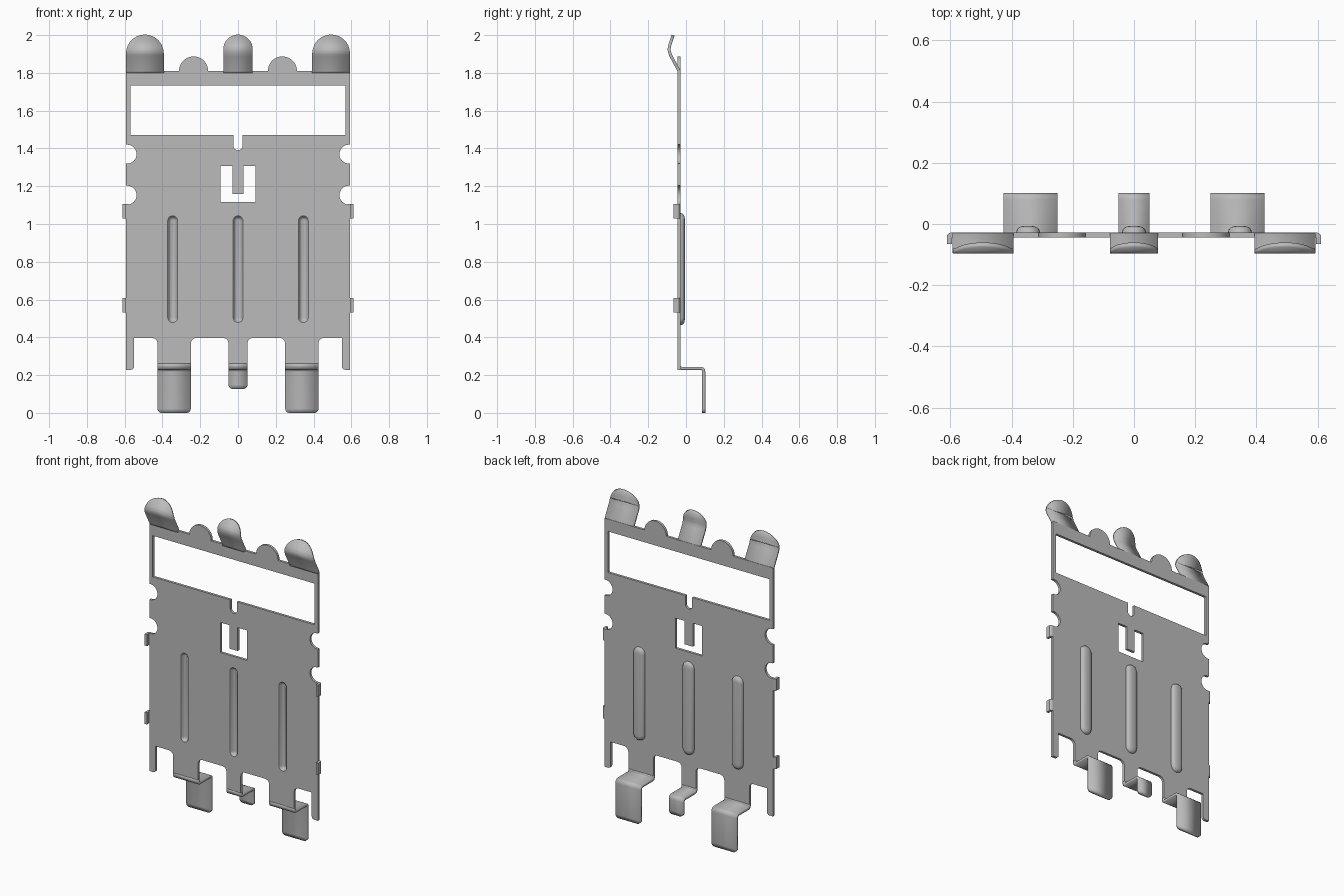
import bpy, bmesh, math
from mathutils import Matrix

cube = bpy.data.objects.get("Cube")
if cube:
    bpy.data.objects.remove(cube)

THICK = 0.016
MID = -0.036          # middle of the sheet in y
FRONT, BACK = MID - THICK / 2, MID + THICK / 2

steel = bpy.data.materials.new("grey_steel")
steel.use_nodes = True
grey = (0.5, 0.5, 0.5, 1)
steel.diffuse_color = grey
steel.node_tree.nodes["Principled BSDF"].inputs["Base Color"].default_value = grey


def arc(cx, cz, r, a0, a1, n=10):
    angles = [math.radians(a0 + (a1 - a0) * i / n) for i in range(n + 1)]
    return [(cx + r * math.cos(a), cz + r * math.sin(a)) for a in angles]


def mirrored(half):
    return half + [(-x, z) for x, z in reversed(half) if x > 1e-6]


def stadium(cx, z0, z1, r):
    return arc(cx, z1, r, 0, 180) + arc(cx, z0, r, 180, 360)


def finish(name, mesh):
    mesh.materials.clear()
    mesh.materials.append(steel)
    obj = bpy.data.objects.new(name, mesh)
    bpy.context.collection.objects.link(obj)
    bpy.ops.object.select_all(action='DESELECT')
    obj.select_set(True)
    bpy.context.view_layer.objects.active = obj
    bpy.ops.object.shade_smooth_by_angle(angle=math.radians(35))
    return obj


def from_bmesh(name, bm):
    bmesh.ops.recalc_face_normals(bm, faces=bm.faces)
    mesh = bpy.data.meshes.new(name)
    bm.to_mesh(mesh)
    bm.free()
    return finish(name, mesh)


def sheet(name, outlines):
    """Flat sheet with holes, standing in the xz plane."""
    curve = bpy.data.curves.new(name + "_outline", 'CURVE')
    curve.dimensions, curve.fill_mode, curve.extrude = '2D', 'BOTH', THICK / 2
    for points in outlines:
        spline = curve.splines.new('POLY')
        spline.points.add(len(points) - 1)
        for p, (x, z) in zip(spline.points, points):
            p.co = (x, z, 0, 1)
        spline.use_cyclic_u = True
    helper = bpy.data.objects.new(name + "_outline", curve)
    mesh = bpy.data.meshes.new_from_object(helper)
    bpy.data.objects.remove(helper)
    mesh.transform(Matrix.Translation((0, MID, 0)) @ Matrix.Rotation(math.pi / 2, 4, 'X'))
    bm = bmesh.new()
    bm.from_mesh(mesh)
    bmesh.ops.remove_doubles(bm, verts=bm.verts, dist=1e-5)
    return from_bmesh(name, bm)


def ribbon(name, cx, rows):
    """Bent strip: each row is (y, z, half width)."""
    bm = bmesh.new()
    pairs = [[bm.verts.new((cx + s * w, y, z)) for s in (-1, 1)] for y, z, w in rows]
    for (a, b), (c, d) in zip(pairs, pairs[1:]):
        bm.faces.new((a, b, d, c))
    obj = from_bmesh(name, bm)
    mod = obj.modifiers.new("thickness", 'SOLIDIFY')
    mod.thickness, mod.offset, mod.use_even_offset = THICK, 0, True


# Main plate outline, right half from top to bottom
half = [(0, 1.81)] + arc(0.235, 1.81, 0.077, 180, 0, 20) + [(0.593, 1.81)]
for z in (1.37, 1.153):
    half += [(0.593, z + 0.05)] + arc(0.587, z, 0.05, 90, 270, 16) + [(0.593, z - 0.05)]
half += [(0.593, 0.228)] + arc(0.568, 0.246, 0.018, 270, 180, 5) + [(0.55, 0.397)]
half += arc(0.456, 0.367, 0.03, 90, 180, 6) + [(0.426, 0.26), (0.25, 0.26)]
half += arc(0.22, 0.367, 0.03, 0, 90, 6) + arc(0.08, 0.367, 0.03, 90, 180, 6)
half += [(0.05, 0.26), (0, 0.26)]

# Openings: wide window with slot, and window around the small tongue
window = arc(0, 1.414, 0.024, 270, 360, 6) + [(0.024, 1.47), (0.57, 1.47), (0.57, 1.732), (0, 1.732)]
tongue = [(0, 1.158), (0.029, 1.158), (0.029, 1.307), (0.093, 1.307), (0.093, 1.116), (0, 1.116)]
BEADS = {"left": 0.346, "middle": 0, "right": -0.346}
BEAD_Z = (0.504, 1.018)
slots = [stadium(x, *BEAD_Z, 0.026) for x in BEADS.values()]
sheet("main_plate", [mirrored(half), mirrored(window), mirrored(tongue)] + slots)


# Pressed stiffening beads: groove in front, ridge behind
def bead(name, cx):
    bm = bmesh.new()
    front = [(0.026, FRONT), (0.022, FRONT + 0.003), (0.019, FRONT + 0.012),
             (0.014, FRONT + 0.018), (0.006, FRONT + 0.021)]
    back = [(0.039, BACK), (0.037, BACK + 0.009), (0.031, BACK + 0.016),
            (0.022, BACK + 0.02), (0.008, BACK + 0.022)]
    for profile in (front, back):
        rings = [[bm.verts.new((x, y, z)) for x, z in stadium(cx, *BEAD_Z, r)] for r, y in profile]
        for a, b in zip(rings, rings[1:]):
            for i in range(len(a)):
                j = (i + 1) % len(a)
                bm.faces.new((a[i], a[j], b[j], b[i]))
        bm.faces.new(rings[-1])
    obj = from_bmesh(name, bm)
    # both shells face outwards from the metal
    mesh = obj.data
    bm = bmesh.new()
    bm.from_mesh(mesh)
    bm.normal_update()
    n = len(bm.faces) // 2
    for shell, sign in ((bm.faces[:n], -1), (bm.faces[n:], 1)):
        if shell[-1].normal.y * sign < 0:
            bmesh.ops.reverse_faces(bm, faces=shell)
    bm.to_mesh(mesh)
    bm.free()


for side, x in BEADS.items():
    bead(side + "_bead", x)

# Curved spring tabs along the top
BEND = [(1.80, -0.036), (1.812, -0.038), (1.89, -0.080), (1.905, -0.086), (1.92, -0.089),
        (1.935, -0.0885), (1.95, -0.085), (2.0, -0.068)]


def bend_y(z):
    for (z0, y0), (z1, y1) in zip(BEND, BEND[1:]):
        if z <= z1:
            return y0 + (y1 - y0) * (z - z0) / (z1 - z0)
    return BEND[-1][1]


def top_tab(name, cx, r):
    base = 2.0 - r
    levels = {round(z, 4) for z, _ in BEND}
    levels |= {round(base + r * math.sin(math.radians(a)), 4) for a in range(0, 90, 6)}
    rows = []
    for z in sorted(levels):
        t = max(0, (z - base) / r)
        rows.append((bend_y(z), z, max(0.004, r * math.sqrt(max(0, 1 - t * t)))))
    ribbon(name, cx, rows)


top_tab("left_top_tab", 0.493, 0.1)
top_tab("middle_top_tab", 0, 0.078)
top_tab("right_top_tab", -0.493, 0.1)


# Stepped feet along the bottom
def foot(name, cx, w, bottom, r=0.022):
    path = [(MID, 0.262), (MID, 0.248), (-0.033, 0.239), (-0.024, 0.236), (0.078, 0.236),
            (0.087, 0.233), (0.092, 0.228), (0.094, 0.218)]
    rows = [(y, z, w) for y, z in path]
    for a in range(0, 91, 15):
        s = math.radians(a)
        rows.append((0.094, bottom + r * (1 - math.sin(s)), w - r + r * math.cos(s)))
    ribbon(name, cx, rows)


foot("left_foot", 0.338, 0.088, 0)
foot("middle_foot", 0, 0.05, 0.127)
foot("right_foot", -0.338, 0.088, 0)

# Small folded lugs on both sides
LUG = [(0.58, BACK), (0.598, BACK), (0.606, -0.031), (0.611, -0.038), (0.611, -0.066),
       (0.595, -0.066), (0.595, FRONT), (0.58, FRONT)]
for side, s in (("left", 1), ("right", -1)):
    for level, z in (("upper", 1.03), ("lower", 0.532)):
        bm = bmesh.new()
        face = bm.faces.new([bm.verts.new((s * x, y, z)) for x, y in LUG])
        top = bmesh.ops.extrude_face_region(bm, geom=[face])["geom"]
        bmesh.ops.translate(bm, vec=(0, 0, 0.075), verts=[v for v in top if isinstance(v, bmesh.types.BMVert)])
        from_bmesh(f"{side}_{level}_lug", bm)
